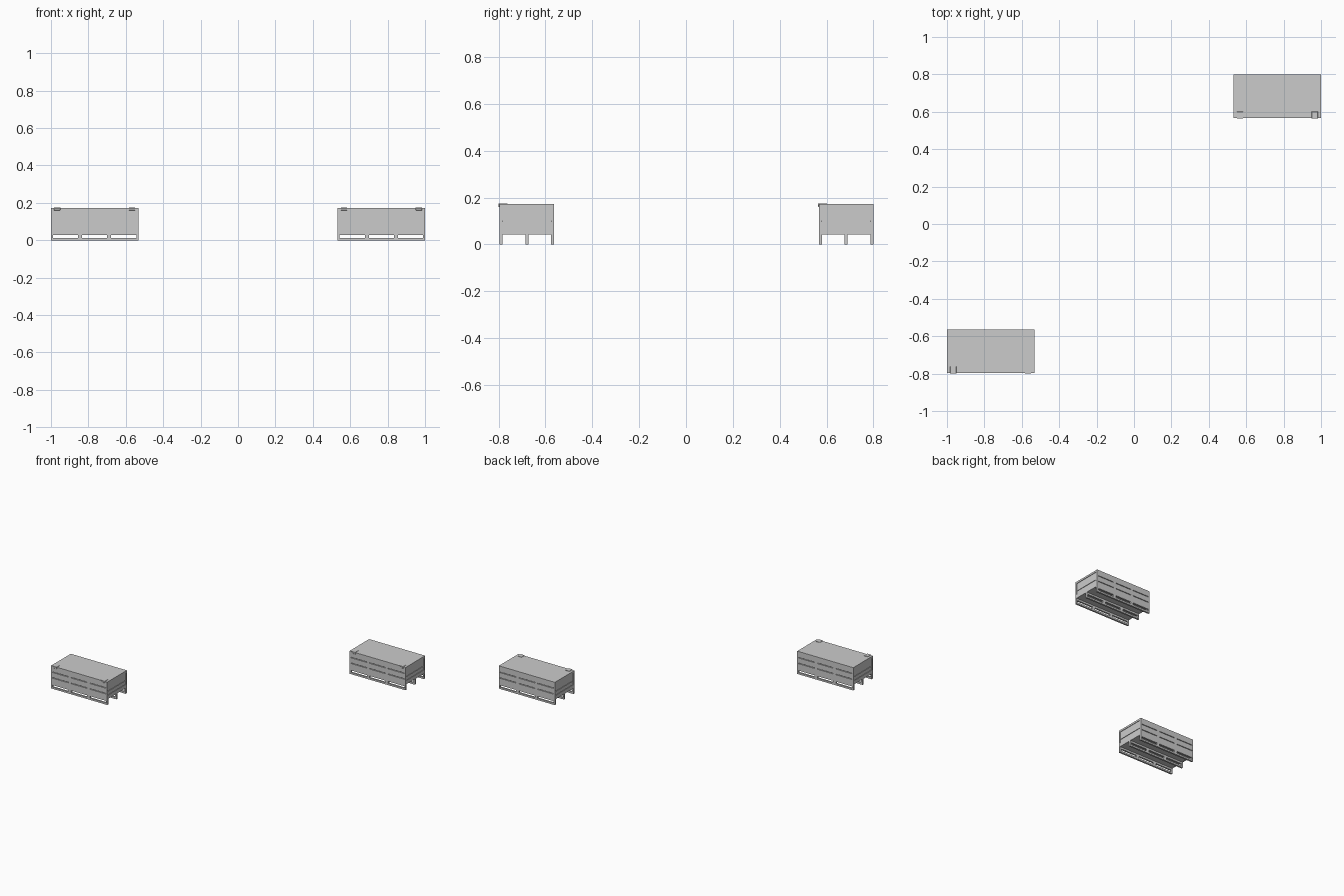
import bpy

if "Cube" in bpy.data.objects:
    bpy.data.objects.remove(bpy.data.objects["Cube"])

L, W = 0.467, 0.233          # crate length (x) and depth (y)


def add_boxes(name, boxes, origin):
    """One object made of boxes given as (x0, x1, y0, y1, z0, z1)."""
    verts, faces = [], []
    for x0, x1, y0, y1, z0, z1 in boxes:
        b = len(verts)
        verts += [(x, y, z) for z in (z0, z1)
                  for x, y in ((x0, y0), (x1, y0), (x1, y1), (x0, y1))]
        faces += [[b + 3, b + 2, b + 1, b], [b + 4, b + 5, b + 6, b + 7]]
        for i in range(4):
            j = (i + 1) % 4
            faces.append([b + i, b + j, b + 4 + j, b + 4 + i])
    mesh = bpy.data.meshes.new(name)
    mesh.from_pydata(verts, [], faces)
    obj = bpy.data.objects.new(name, mesh)
    obj.location = origin
    bpy.context.collection.objects.link(obj)
    return obj


# x ranges of the spacer blocks between the three long slots
BLOCKS = [(0, 0.011), (0.145, 0.167), (0.300, 0.322), (L - 0.011, L)]


def build_crate(tag, origin):
    # three slotted runners
    runners = []
    for y in (0.0, W / 2 - 0.0065, W - 0.013):
        y1 = y + 0.013
        runners.append((0, L, y, y1, 0, 0.013))
        runners.append((0, L, y, y1, 0.028, 0.042))
        runners += [(a, b, y, y1, 0.013, 0.028) for a, b in BLOCKS]
    add_boxes(tag + "_runners", runners, origin)

    # recessed inner box behind the planks
    add_boxes(tag + "_inner_box",
              [(0.008, L - 0.008, 0.008, W - 0.008, 0.043, 0.167)], origin)

    # long side planks, with blocks bridging the gaps
    planks = []
    for y0, y1 in ((0, 0.008), (W - 0.008, W)):
        for z0, z1 in ((0.042, 0.080), (0.085, 0.123), (0.128, 0.166)):
            planks.append((0, L, y0, y1, z0, z1))
        for z0, z1 in ((0.080, 0.085), (0.123, 0.128)):
            planks += [(a, b, y0, y1, z0, z1) for a, b in BLOCKS]
    add_boxes(tag + "_side_planks", planks, origin)

    # end frames around inset planks
    frames, insets = [], []
    for x0, x1, s in ((0, 0.008, 1), (L - 0.008, L, -1)):
        frames.append((x0, x1, 0.008, W - 0.008, 0.042, 0.070))
        frames.append((x0, x1, 0.008, W - 0.008, 0.158, 0.166))
        frames.append((x0, x1, 0.008, 0.012, 0.070, 0.158))
        frames.append((x0, x1, W - 0.012, W - 0.008, 0.070, 0.158))
        p0, p1 = (0.004, 0.008) if s > 0 else (L - 0.008, L - 0.004)
        insets.append((p0, p1, 0.012, W - 0.012, 0.070, 0.096))
        insets.append((p0, p1, 0.012, W - 0.012, 0.101, 0.158))
    add_boxes(tag + "_end_frames", frames, origin)
    add_boxes(tag + "_end_panels", insets, origin)

    # flat lid
    add_boxes(tag + "_lid", [(0, L, 0, W, 0.166, 0.172)], origin)

    # two bent corner brackets on the front edge of the lid
    brackets = []
    for x0 in (0.017, L - 0.050):
        x1 = x0 + 0.033
        brackets.append((x0, x1, -0.004, 0.034, 0.172, 0.175))
        brackets.append((x0, x1, -0.004, 0.0, 0.160, 0.172))
    obj = add_boxes(tag + "_lid_brackets", brackets, origin)
    bev = obj.modifiers.new("soft_edges", "BEVEL")
    bev.width = 0.001


build_crate("left_crate", (-1.0, -0.796, 0))
build_crate("right_crate", (1.0 - L, 0.567, 0))
